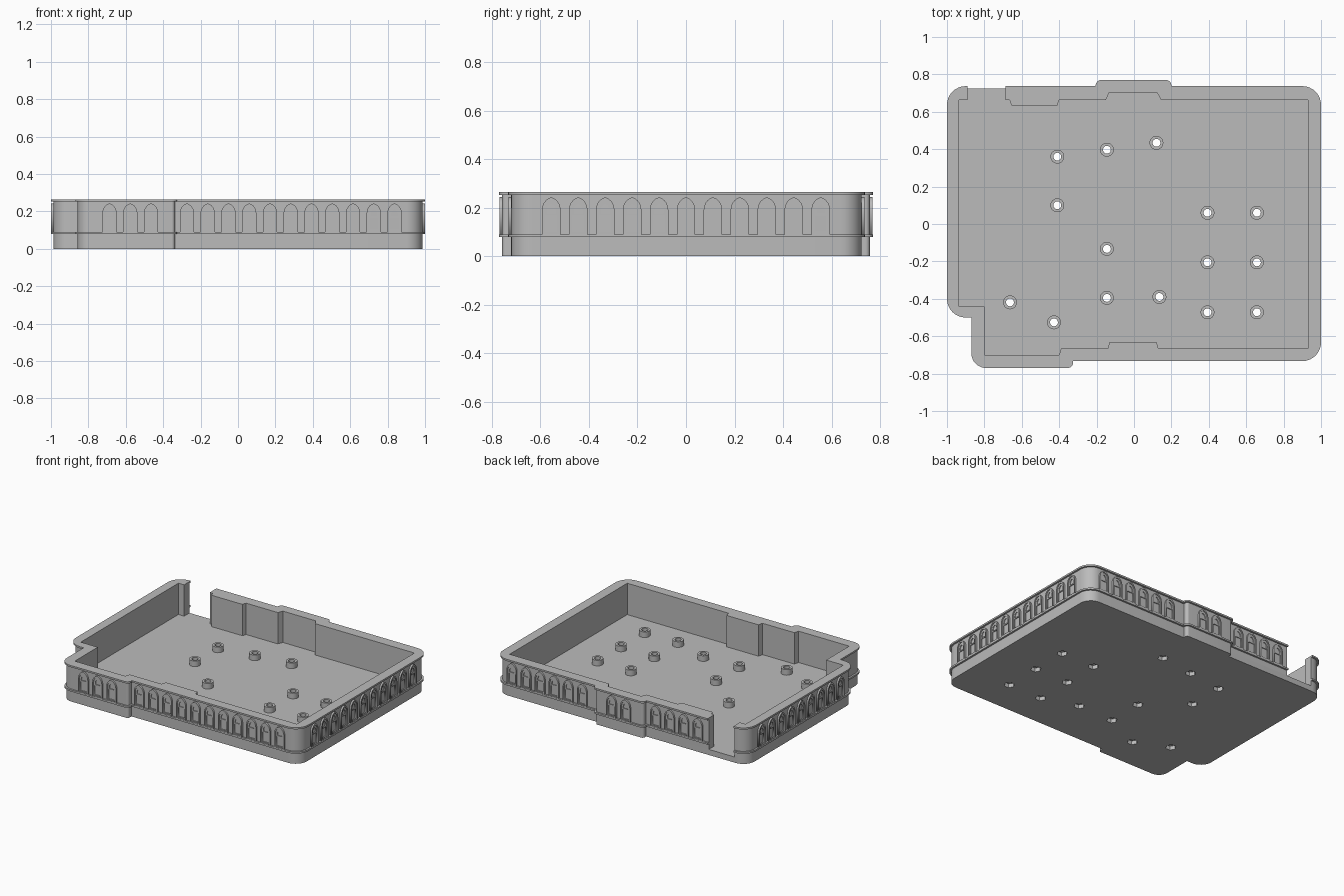
import bpy, bmesh, math
from mathutils import Matrix, Vector

cube = bpy.data.objects.get("Cube")
if cube:
    bpy.data.objects.remove(cube, do_unlink=True)

stone = bpy.data.materials.new("stone_grey")
stone.use_nodes = True
stone.diffuse_color = (0.5, 0.5, 0.5, 1)
stone.node_tree.nodes["Principled BSDF"].inputs["Base Color"].default_value = (0.5, 0.5, 0.5, 1)


def add_slab(bm, loops, z0, z1):
    """Extrude closed outlines (inner ones become holes) between two heights."""
    curve = bpy.data.curves.new("outline", "CURVE")
    curve.dimensions = "2D"
    curve.fill_mode = "BOTH"
    curve.extrude = (z1 - z0) / 2
    for loop in loops:
        spline = curve.splines.new("POLY")
        spline.points.add(len(loop) - 1)
        for point, (x, y) in zip(spline.points, loop):
            point.co = (x, y, 0, 1)
        spline.use_cyclic_u = True
    helper = bpy.data.objects.new("outline", curve)
    bpy.context.collection.objects.link(helper)
    bpy.context.view_layer.update()
    graph = bpy.context.evaluated_depsgraph_get()
    mesh = bpy.data.meshes.new_from_object(helper.evaluated_get(graph))
    mesh.transform(Matrix.Translation((0, 0, (z0 + z1) / 2)))
    part = bmesh.new()
    part.from_mesh(mesh)
    bmesh.ops.remove_doubles(part, verts=part.verts, dist=1e-5)
    bmesh.ops.recalc_face_normals(part, faces=part.faces)
    part.to_mesh(mesh)
    part.free()
    bm.from_mesh(mesh)
    bpy.data.objects.remove(helper, do_unlink=True)
    bpy.data.curves.remove(curve)
    bpy.data.meshes.remove(mesh)


def to_mesh(name, bm):
    mesh = bpy.data.meshes.new(name)
    bm.to_mesh(mesh)
    bm.free()
    mesh.materials.clear()
    mesh.materials.append(stone)
    for face in mesh.polygons:
        face.material_index = 0
    return mesh


def place(name, mesh, matrix=None, smooth=False):
    obj = bpy.data.objects.new(name, mesh)
    bpy.context.collection.objects.link(obj)
    if matrix:
        obj.matrix_world = matrix
    if smooth:
        bpy.ops.object.select_all(action="DESELECT")
        obj.select_set(True)
        bpy.context.view_layer.objects.active = obj
        bpy.ops.object.shade_smooth_by_angle(angle=math.radians(30))
    return obj


def ngon(x, y, r, n):
    return [(x + r * math.cos(math.tau * i / n), y + r * math.sin(math.tau * i / n))
            for i in range(n)]


# Outer outline, clockwise from the back bay: x, y, corner radius
OUTER = [(-.205, .737, 0), (-.205, .77, .03), (.2, .77, .03), (.2, .737, 0),
         (1, .737, .1), (1, -.733, .1), (-.325, -.733, 0), (-.325, -.77, .03),
         (-.87, -.77, .08), (-.87, -.5, 0), (-1, -.5, .1), (-1, .737, .1)]
# Inner wall line, from the left jamb of the doorway to the right jamb
INNER = [(-.89, .663), (-.935, .663), (-.935, -.44), (-.8, -.44), (-.8, -.7),
         (-.4, -.7), (-.39, -.665), (-.14, -.665), (-.13, -.63), (.12, -.63),
         (.13, -.665), (.93, -.665), (.93, .663), (.145, .663), (.125, .7),
         (-.135, .7), (-.15, .663), (-.4, .663), (-.41, .634), (-.655, .634),
         (-.665, .663), (-.687, .663)]


def outline(inset):
    """Outer outline moved inward, with its convex corners rounded."""
    result = []
    count = len(OUTER)
    for i, (x, y, r) in enumerate(OUTER):
        p = Vector((x, y))
        to_prev = (Vector(OUTER[i - 1][:2]) - p).normalized()
        to_next = (Vector(OUTER[(i + 1) % count][:2]) - p).normalized()
        for d in (-to_prev, to_next):
            p = p + inset * Vector((d.y, -d.x))
        if not r:
            result.append(tuple(p))
            continue
        r = max(r - inset, .015)
        centre = p + r * (to_prev + to_next)
        for k in range(9):
            t = math.pi / 2 * k / 8
            result.append(tuple(centre - r * (to_next * math.cos(t) + to_prev * math.sin(t))))
    return result


def wall_loop(inset):
    """Open ring of wall, broken by the doorway in the back."""
    back = .737 - inset
    return [(-.687, back)] + outline(inset) + [(-.89, back)] + INNER


INSET, FLOOR, HEIGHT = .013, .04, .264
POSTS = [(-.41, .36), (-.145, .397), (.12, .434), (-.41, .1), (-.145, -.133),
         (-.145, -.395), (.136, -.39), (-.663, -.419), (-.428, -.526)]
POSTS += [(x, y) for x in (.393, .657) for y in (.06, -.205, -.472)]

# Floor with round holes above hexagonal recesses
bm = bmesh.new()
add_slab(bm, [outline(INSET)] + [ngon(x, y, .035, 6) for x, y in POSTS], 0, .028)
add_slab(bm, [outline(INSET)] + [ngon(x, y, .021, 24) for x, y in POSTS], .028, FLOOR)
place("floor", to_mesh("floor", bm), smooth=True)

# Mounting posts
bm = bmesh.new()
add_slab(bm, [ngon(0, 0, .037, 24), ngon(0, 0, .021, 24)], FLOOR, .08)
post_mesh = to_mesh("mounting_post", bm)
for i, (x, y) in enumerate(POSTS):
    place(f"mounting_post_{i + 1}", post_mesh, Matrix.Translation((x, y, 0)), smooth=(i == 0))

# Walls and the two projecting bands
for name, z0, z1, inset in (("wall_base", FLOOR, .078, INSET), ("lower_band", .078, .09, 0),
                            ("wall", .09, .252, INSET), ("top_band", .252, HEIGHT, 0)):
    bm = bmesh.new()
    add_slab(bm, [wall_loop(inset)], z0, z1)
    place(name, to_mesh(name, bm), smooth=True)


def pointed(w, base, spring, peak):
    """Pointed arch outline of half width w."""
    h = peak - spring
    c = (h * h - w * w) / (2 * w)
    sweep = math.atan2(h, c)
    side = [((w + c) * math.cos(sweep * k / 5) - c, spring + (w + c) * math.sin(sweep * k / 5))
            for k in range(5)]
    return ([(-w, base), (w, base)] + side + [(0, peak)]
            + [(-x, y) for x, y in reversed(side)])


# Gothic window: bold hood, thinner tracery with a light and a lower panel
bm = bmesh.new()
add_slab(bm, [pointed(.038, .088, .192, .243), pointed(.03, .096, .192, .23)], -.004, .012)
add_slab(bm, [pointed(.031, .09, .192, .231), pointed(.018, .176, .188, .213),
              [(-.024, .102), (.024, .102), (.024, .168), (-.024, .168)]], -.004, .006)
window_mesh = to_mesh("arched_window", bm)

# Rows of windows: side, turn, distance of the wall, first position, count
PITCH = .111
ROWS = [("front", 0, .733, -.273, 11), ("front_bay", 0, .77, -.687, 3),
        ("left", 90, 1, -.555, 11), ("right", -90, 1, -.562, 9),
        ("back_left", 180, .737, -.865, 6), ("back_bay", 180, .77, -.055, 2),
        ("back_right", 180, .737, .27, 4)]
for side, turn, distance, first, count in ROWS:
    spin = Matrix.Rotation(math.radians(turn), 4, "Z")
    upright = Matrix.Rotation(math.pi / 2, 4, "X")
    for i in range(count):
        shift = Matrix.Translation((first + PITCH * i, INSET - distance, 0))
        place(f"window_{side}_{i + 1}", window_mesh, spin @ shift @ upright)
